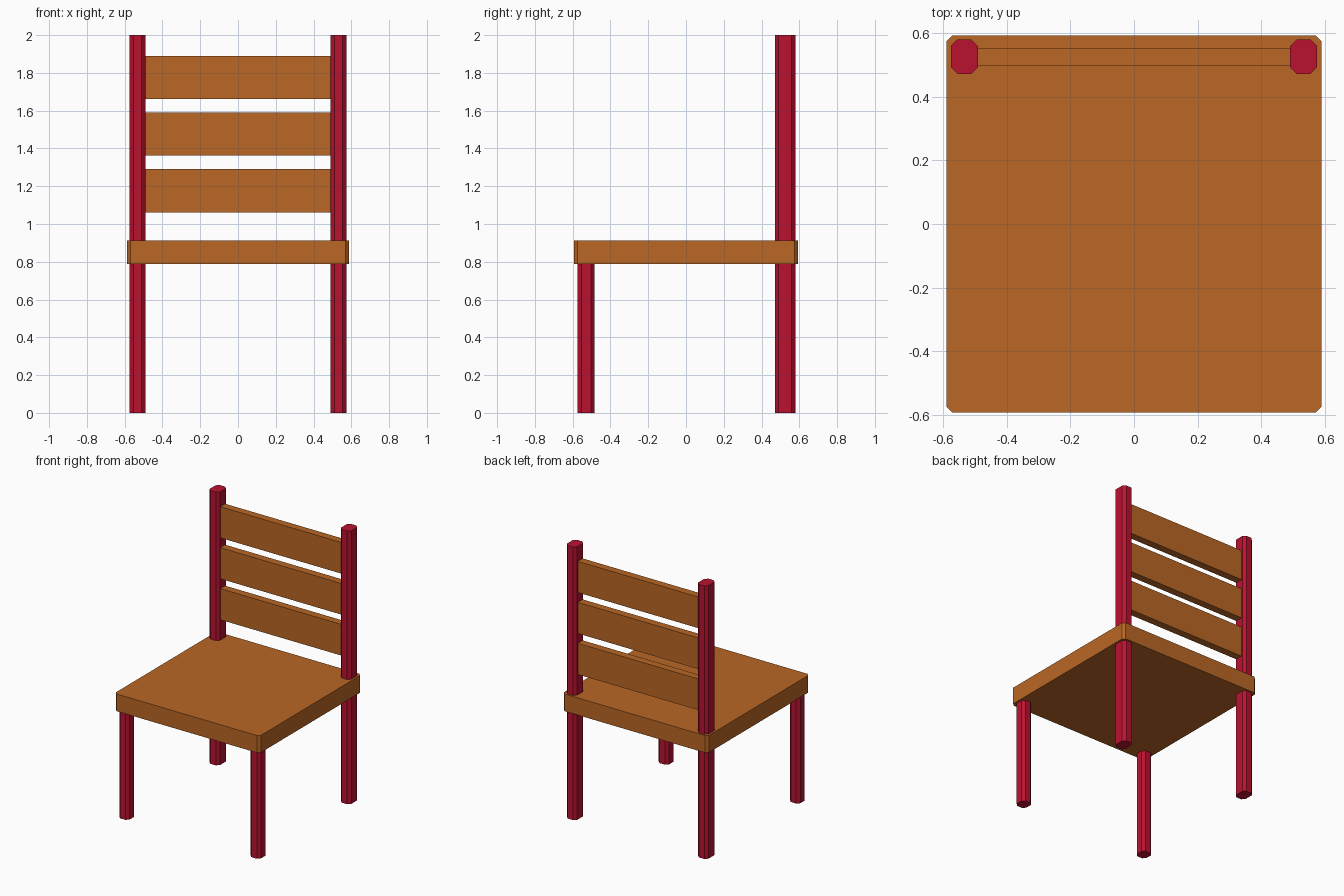
import bpy, bmesh

if "Cube" in bpy.data.objects:
    bpy.data.objects.remove(bpy.data.objects["Cube"])


def material(name, color):
    mat = bpy.data.materials.new(name)
    mat.diffuse_color = color
    mat.use_nodes = True
    mat.node_tree.nodes["Principled BSDF"].inputs["Base Color"].default_value = mat.diffuse_color
    return mat


wood = material("orange_wood", (0.49, 0.135, 0.018, 1))
red = material("red_paint", (0.49, 0.006, 0.03, 1))


def block(name, x, y, z, mat, chamfer=0.0):
    """Box between (min, max) ranges, with optional chamfered vertical edges."""
    bm = bmesh.new()
    bmesh.ops.create_cube(bm, size=1)
    for v in bm.verts:
        for i, (lo, hi) in enumerate((x, y, z)):
            v.co[i] = hi if v.co[i] > 0 else lo
    if chamfer:
        upright = [e for e in bm.edges
                   if abs(e.verts[0].co.z - e.verts[1].co.z) > 0.01]
        bmesh.ops.bevel(bm, geom=upright, offset=chamfer,
                        offset_type='OFFSET', segments=1, affect='EDGES')
    bmesh.ops.recalc_face_normals(bm, faces=bm.faces)
    mesh = bpy.data.meshes.new(name)
    bm.to_mesh(mesh)
    bm.free()
    mesh.materials.append(mat)
    obj = bpy.data.objects.new(name, mesh)
    bpy.context.collection.objects.link(obj)
    return obj


# Seat board
block("seat", (-0.588, 0.588), (-0.592, 0.592), (0.787, 0.913), wood, 0.018)

# Legs, mirrored left and right; the back ones rise to carry the backrest
for side, sign in (("left", -1), ("right", 1)):
    x = sorted((sign * 0.49, sign * 0.574))
    block("front_leg_" + side, x, (-0.574, -0.484), (0, 0.79), red, 0.02)
    block("back_leg_" + side, x, (0.471, 0.579), (0, 2), red, 0.02)

# Backrest slats
for i in range(3):
    z = 1.062 + 0.3 * i
    block(f"back_slat_{i + 1}", (-0.495, 0.495), (0.496, 0.552), (z, z + 0.228), wood)
